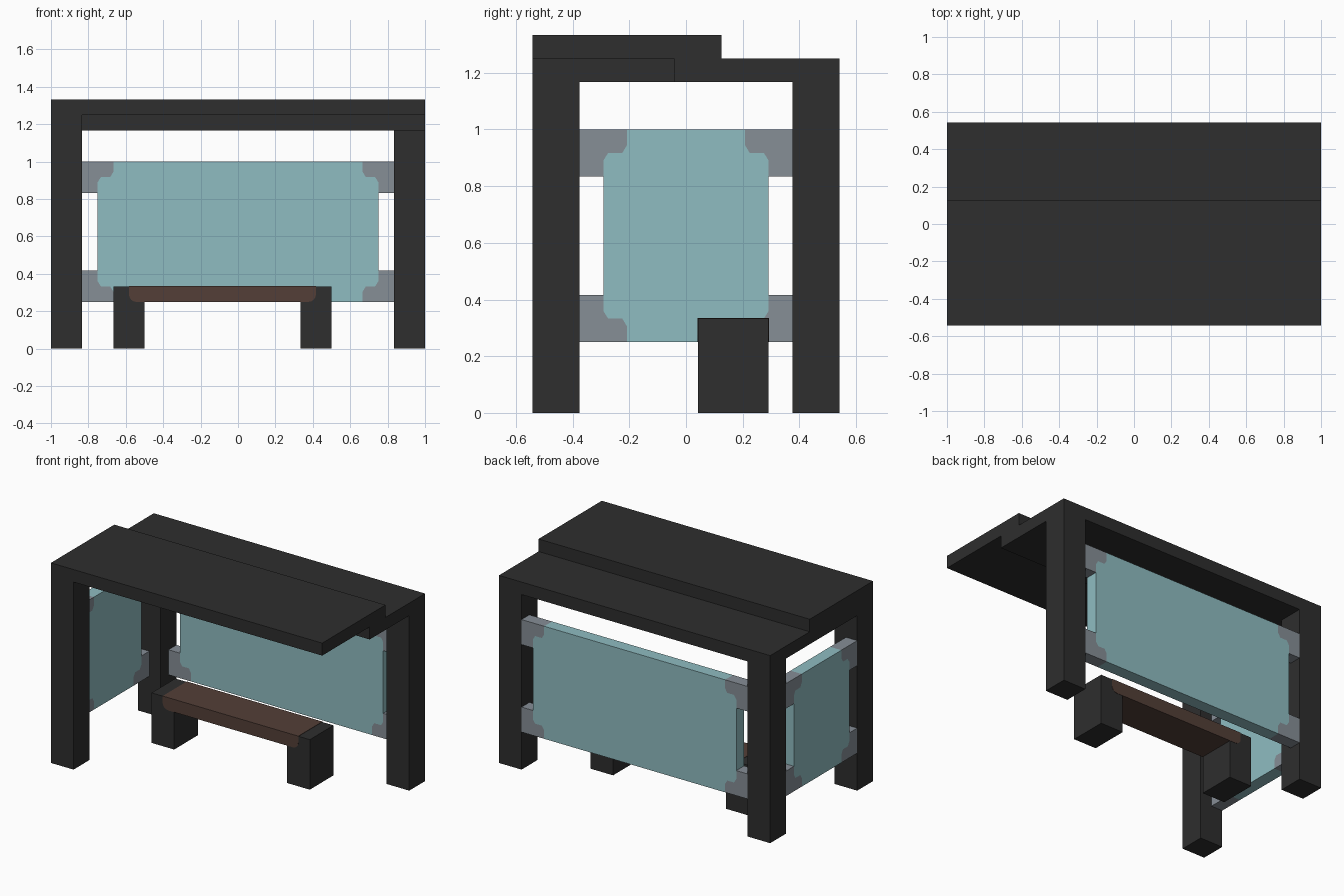
import bpy
import bmesh
import math
from mathutils import Vector

cube = bpy.data.objects.get("Cube")
if cube:
    bpy.data.objects.remove(cube, do_unlink=True)


def make_material(name, rgb):
    def lin(c):
        c /= 255
        return c / 12.92 if c <= 0.04045 else ((c + 0.055) / 1.055) ** 2.4
    color = tuple(lin(c) for c in rgb) + (1.0,)
    mat = bpy.data.materials.new(name)
    mat.diffuse_color = color
    mat.use_nodes = True
    mat.node_tree.nodes["Principled BSDF"].inputs["Base Color"].default_value = color
    return mat


FRAME = make_material("dark frame", (46, 46, 46))
GLASS = make_material("tinted glass", (143, 188, 193))
METAL = make_material("bracket grey", (134, 142, 150))
WOOD = make_material("brown wood", (83, 63, 55))


def prisms(name, outlines, axis, lo, hi, mat):
    """Extrude (u, z) outlines along axis 'x' or 'y' from lo to hi."""
    bm = bmesh.new()
    for pts in outlines:
        def place(u, z, d):
            return (d, u, z) if axis == 'x' else (u, d, z)
        face = bm.faces.new([bm.verts.new(place(u, z, lo)) for u, z in pts])
        new = bmesh.ops.extrude_face_region(bm, geom=[face])["geom"]
        step = Vector(place(0, 0, hi - lo))
        bmesh.ops.translate(bm, vec=step,
                            verts=[g for g in new if isinstance(g, bmesh.types.BMVert)])
    bmesh.ops.recalc_face_normals(bm, faces=bm.faces)
    mesh = bpy.data.meshes.new(name)
    bm.to_mesh(mesh)
    bm.free()
    mesh.materials.append(mat)
    obj = bpy.data.objects.new(name, mesh)
    bpy.context.collection.objects.link(obj)
    return obj


def box(name, x, y, z, mat):
    rect = [(x[0], z[0]), (x[1], z[0]), (x[1], z[1]), (x[0], z[1])]
    return prisms(name, [rect], 'y', y[0], y[1], mat)


# Frame dimensions
W, D, T = 1.0, 0.5417, 0.1667
IN_X, IN_Y = W - T, D - T
Z0, Z1, Z2 = 1.1667, 1.25, 1.3333

# Three posts: the front corner on the +x side stays open
box("back_post_left", (IN_X, W), (IN_Y, D), (0, Z0), FRAME)
box("back_post_right", (-W, -IN_X), (IN_Y, D), (0, Z0), FRAME)
box("front_post", (-W, -IN_X), (-D, -IN_Y), (0, Z1), FRAME)

# Stepped roof and the side beam that carries its front half
box("rear_roof_slab", (-W, W), (-0.0417, D), (Z0, Z1), FRAME)
box("front_roof_slab", (-W, W), (-D, 0.125), (Z1, Z2), FRAME)
box("side_beam", (-W, -IN_X), (-IN_Y, -0.0417), (Z0, Z1), FRAME)


# Glass panels with stepped, softened brackets in the corners
def panel(name, half, axis, lo, hi):
    mid, top = 0.625, 1.0
    step = [(half - 0.1667, top), (half - 0.1667, 0.945), (half - 0.15, 0.917),
            (half - 0.1, 0.917), (half - 0.0833, 0.89), (half - 0.0833, 0.8333)]

    def flip(pts, sx, sz):
        return [(sx * u, z if sz > 0 else 2 * mid - z) for u, z in pts]
    glass = (step + flip(step, 1, -1)[::-1]
             + flip(step, -1, -1) + flip(step, -1, 1)[::-1])
    bracket = [(half, top)] + step + [(half, 0.8333)]
    prisms(name + "_glass", [glass], axis, lo, hi, GLASS)
    prisms(name + "_brackets",
           [flip(bracket, sx, sz) for sx in (-1, 1) for sz in (-1, 1)],
           axis, lo, hi, METAL)


panel("back_panel", IN_X, 'y', D - 0.0833, D)
panel("side_panel", IN_Y, 'x', -W, -W + 0.0833)

# Bench: two block legs and a plank with rounded lower corners
for side, x in (("right", -0.6667), ("left", 0.3333)):
    box("bench_leg_" + side, (x, x + T), (0.0417, 0.2917), (0, 0.3333), FRAME)

r, a, b, low, high = 0.04, -0.5833, 0.4167, 0.25, 0.3353
arc = [(r * (1 - math.cos(t)), r * (1 - math.sin(t)))
       for t in (i * math.pi / 8 for i in range(5))]
plank = ([(a, high)] + [(a + u, low + v) for u, v in arc]
         + [(b - u, low + v) for u, v in reversed(arc)] + [(b, high)])
prisms("bench_seat", [plank], 'y', 0.0397, 0.2937, WOOD)
